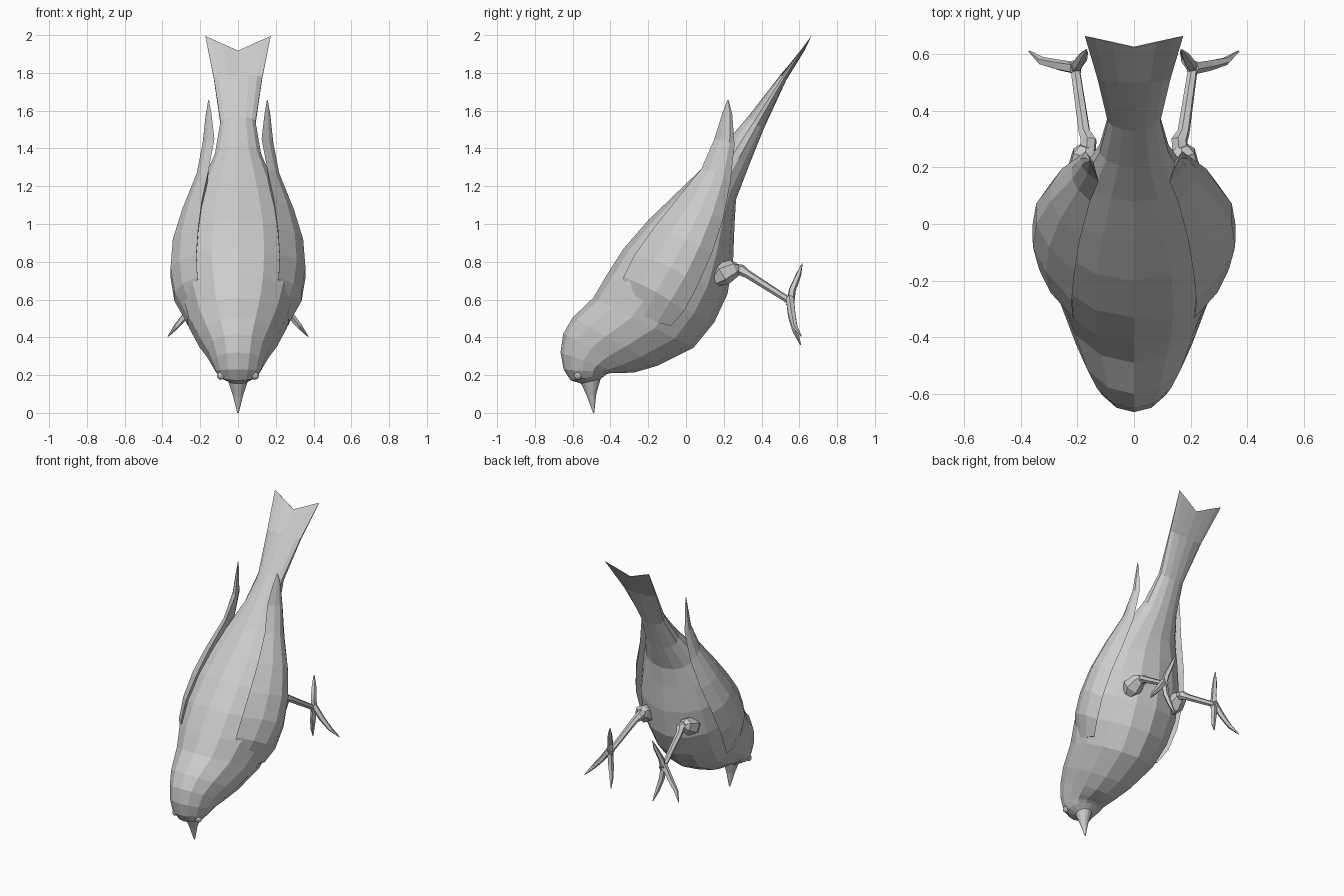
import bpy, bmesh, math
from mathutils import Vector


def make(name, bm):
    bmesh.ops.recalc_face_normals(bm, faces=bm.faces[:])
    me = bpy.data.meshes.new(name)
    bm.to_mesh(me)
    bm.free()
    ob = bpy.data.objects.new(name, me)
    bpy.context.collection.objects.link(ob)
    return ob


def loft(name, rings):
    """Skin a list of equal-length point rings and cap both ends."""
    bm = bmesh.new()
    vs = [[bm.verts.new(p) for p in r] for r in rings]
    n = len(rings[0])
    for a, b in zip(vs, vs[1:]):
        for i in range(n):
            j = (i + 1) % n
            bm.faces.new((a[i], a[j], b[j], b[i]))
    bm.faces.new(vs[0])
    bm.faces.new(vs[-1])
    bmesh.ops.remove_doubles(bm, verts=bm.verts[:], dist=0.0005)
    return make(name, bm)


def tube(name, pts, radii, n=6):
    """Faceted limb through points with a radius at each one."""
    pts = [Vector(p) for p in pts]
    rings = []
    for i, p in enumerate(pts):
        d = (pts[min(i + 1, len(pts) - 1)] - pts[max(i - 1, 0)]).normalized()
        u = d.cross(Vector((1, 0.2, 0.1))).normalized()
        v = d.cross(u)
        rings.append([p + radii[i] * (u * math.cos(k * math.tau / n) + v * math.sin(k * math.tau / n))
                      for k in range(n)])
    return loft(name, rings)


def side(pts, s):
    return [(p[0] * s, p[1], p[2]) for p in pts]


# Body, beak to tail: back (y, z), belly (y, z), half width
N = 14
stations = [
    (-.492, .0, -.486, .0, .004), (-.525, .09, -.475, .10, .028),
    (-.555, .155, -.452, .18, .052), (-.61, .172, -.42, .205, .098),
    (-.648, .23, -.395, .212, .122), (-.664, .32, -.35, .21, .142),
    (-.65, .42, -.27, .215, .168), (-.60, .505, -.15, .25, .21),
    (-.49, .61, .04, .345, .265), (-.42, .73, .15, .48, .305),
    (-.33, .87, .22, .63, .32), (-.20, 1.02, .25, .82, .305),
    (-.06, 1.155, .257, 1.0, .255), (.08, 1.29, .265, 1.13, .19),
    (.20, 1.42, .33, 1.30, .125), (.33, 1.57, .41, 1.50, .095),
    (.50, 1.79, .53, 1.76, .132), (.663, 1.998, .666, 1.996, .178)]
rings = []
for k, (dy, dz, vy, vz, w) in enumerate(stations):
    last = k == len(stations) - 1
    ring = []
    for i in range(N):
        a = i * math.tau / N
        c, s = math.cos(a), math.sin(a)
        notch = 1 - abs(s) if last else 0  # forked tail end
        ring.append((w * s, (dy + vy) / 2 + (dy - vy) / 2 * c - .04 * notch,
                     (dz + vz) / 2 + (dz - vz) / 2 * c - .08 * notch))
    rings.append(ring)
loft("body", rings)

# Folded wing: back edge, outer bulge, belly edge at each station
wing = [
    ((.20, -.34, .60), (.265, -.22, .51), (.265, -.08, .46)),
    ((.215, -.33, .72), (.335, -.16, .64), (.30, -.01, .54)),
    ((.22, -.27, .84), (.357, -.08, .77), (.315, .06, .67)),
    ((.21, -.17, .98), (.345, .00, .92), (.30, .135, .84)),
    ((.19, -.05, 1.13), (.295, .08, 1.08), (.255, .195, 1.02)),
    ((.155, .08, 1.29), (.218, .16, 1.27), (.20, .235, 1.22)),
    ((.125, .15, 1.45), (.185, .205, 1.44), (.17, .257, 1.42)),
    ((.14, .19, 1.58), (.17, .22, 1.58), (.162, .245, 1.58)),
    ((.153, .218, 1.655), (.157, .222, 1.657), (.156, .226, 1.655))]

for s, label in ((1, "right"), (-1, "left")):
    rs = []
    for j, (A, M, B) in enumerate(wing):
        A, M, B = Vector(A), Vector(M), Vector(B)
        C = 2 * M - (A + B) / 2  # control point so the curve passes through M
        r = [A * (1 - t) ** 2 + C * 2 * t * (1 - t) + B * t * t for t in (0, .25, .5, .75, 1)]
        r.append((A + B) / 2 - Vector((.05 if j < 5 else .008 if j < 8 else 0.001, 0, 0)))
        rs.append(side(r, s))
    loft(label + "_wing", rs)

    # Thigh, shank and toes
    tube(label + "_thigh", side([(.175, .15, .70), (.175, .19, .735), (.172, .255, .765), (.168, .275, .77)], s),
         (.035, .065, .048, .025))
    tube(label + "_shank", side([(.165, .24, .765), (.16, .295, .755), (.175, .325, .735),
                                 (.205, .53, .605), (.21, .565, .585)], s),
         (.03, .03, .022, .018, .026))
    toes = {"back": [(.21, .55, .57), (.20, .562, .65), (.18, .595, .73), (.167, .615, .79)],
            "inner": [(.21, .55, .61), (.20, .56, .51), (.18, .58, .43), (.165, .607, .36)],
            "outer": [(.21, .55, .61), (.265, .56, .53), (.325, .575, .46), (.37, .61, .405)]}
    for t, pts in toes.items():
        tube(f"{label}_{t}_toe", side(pts, s), (.022, .02, .015, .003), 5)

    # Eye
    bm = bmesh.new()
    bmesh.ops.create_icosphere(bm, subdivisions=2, radius=.022)
    bmesh.ops.translate(bm, verts=bm.verts[:], vec=(.09 * s, -.572, .197))
    make(label + "_eye", bm)
